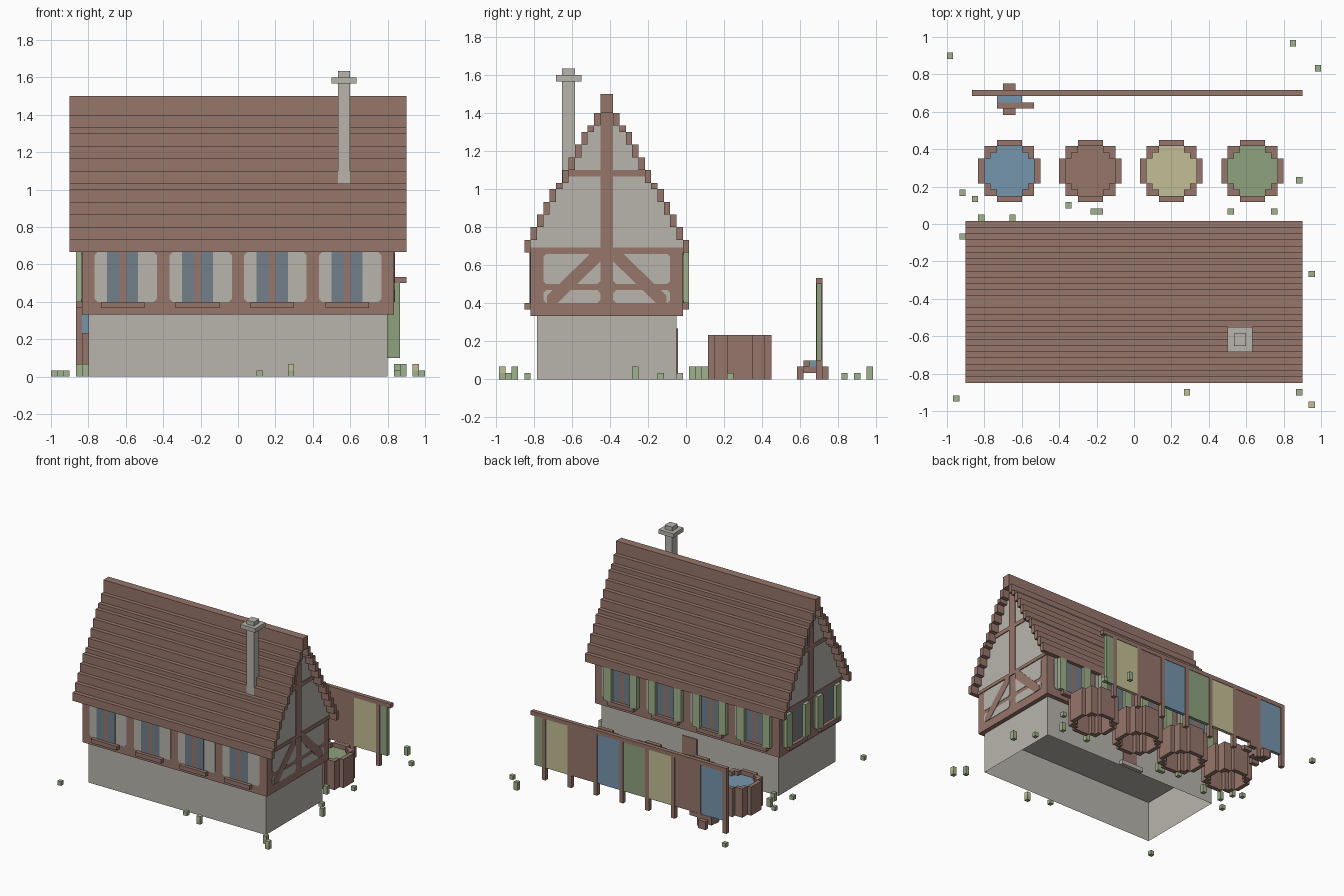
import bpy, bmesh
from mathutils import Matrix, Vector

if "Cube" in bpy.data.objects:
    bpy.data.objects.remove(bpy.data.objects["Cube"])

V = 1 / 30  # block size; all numbers below are in blocks


def lin(c):
    c /= 255
    return c / 12.92 if c <= 0.04045 else ((c + 0.055) / 1.055) ** 2.4


def colour(name, r, g, b):
    m = bpy.data.materials.new(name)
    m.diffuse_color = (lin(r), lin(g), lin(b), 1)
    m.use_nodes = True
    m.node_tree.nodes["Principled BSDF"].inputs["Base Color"].default_value = m.diffuse_color
    return m


BROWN = colour("brown_wood", 150, 118, 107)
GREY = colour("grey_plaster", 184, 181, 172)
LEAF = colour("light_green", 160, 178, 140)
GREEN = colour("green_dye", 143, 162, 126)
BLUE = colour("blue_dye", 118, 150, 174)
YELLOW = colour("yellow_dye", 195, 191, 150)
GLASS = colour("window_glass", 115, 128, 138)

parts = {}


def mesh_of(name, mat):
    return parts.setdefault(name, (bmesh.new(), mat))[0]


def box(name, mat, x0, x1, y0, y1, z0, z1):
    bm = mesh_of(name, mat)
    centre = Vector((x0 + x1, y0 + y1, z0 + z1)) / 2
    size = Matrix.Diagonal((x1 - x0, y1 - y0, z1 - z0, 1))
    return bmesh.ops.create_cube(bm, size=1, matrix=Matrix.Translation(centre) @ size)["verts"]


def prism(name, mat, pts, a0, a1, axis="x"):
    """Extrude a (p, z) outline from a0 to a1 along x or y."""
    bm = mesh_of(name, mat)
    at = (lambda a, p, q: (a, p, q)) if axis == "x" else (lambda a, p, q: (p, a, q))
    ends = [[bm.verts.new(at(a, p, q)) for p, q in pts] for a in (a0, a1)]
    faces = [bm.faces.new(e) for e in ends]
    n = len(pts)
    for i in range(n):
        k = (i + 1) % n
        faces.append(bm.faces.new((ends[0][i], ends[0][k], ends[1][k], ends[1][i])))
    bmesh.ops.recalc_face_normals(bm, faces=faces)


def soft_rect(p0, p1, z0, z1, c=0.5):
    return [(p0 + c, z0), (p1 - c, z0), (p1, z0 + c), (p1, z1 - c),
            (p1 - c, z1), (p0 + c, z1), (p0, z1 - c), (p0, z0 + c)]


# Ground floor, open underneath
bm = mesh_of("ground_floor", GREY)
verts = box("ground_floor", GREY, -24, 24, -24, -2, 0, 9.95)
bottom = [f for f in bm.faces if all(v.co.z < 0.01 for v in f.verts)]
bmesh.ops.delete(bm, geom=bottom, context="FACES_ONLY")

# Upper floor
box("upper_floor", BROWN, -25, 25, -25, -1, 10, 20)

# Stepped roof and the gable walls below it
TOPS = [22, 24, 26, 28, 30, 31, 33, 35, 37, 39, 40, 42, 45]
outline = [(-25, 20)]
for k, top in enumerate(TOPS):
    low = TOPS[k - 1] if k else 20
    for y in (-26 + k, -1 - k):
        box("roof", BROWN, -27, 27, y, y + 1, low, top)
    if k:
        outline += [(-26 + k, low), (-25 + k, low)]
outline = outline[1:]
half = [(-25, 20)] + outline
prism("gable_wall", GREY, half + [(-26 - y, z) for y, z in reversed(half) if y != -13], -25, 25)

# Timber on both gables
for s in (-1, 1):
    xs = sorted((s * 24.9, s * 25.2))
    box("gable_timber", BROWN, *xs, -14, -12, 20, 42)
    box("gable_timber", BROWN, *xs, -19, -7, 32, 33)
    box("gable_timber", BROWN, *xs, -25, -1, 20, 20.8)

# Plaster panels and braces on the right wall
for m in (False, True):
    flip = (lambda y: -26 - y) if m else (lambda y: y)
    for z0, z1 in ((12, 14.1), (15, 19.8)):
        prism("right_panel", GREY, [(flip(y), z) for y, z in soft_rect(-23, -14, z0, z1)], 24.9, 25.1)
    brace = [(-22.4, 12), (-20.8, 12), (-14, 18.6), (-14, 20), (-15.4, 20), (-22.4, 13.2)]
    prism("right_brace", BROWN, [(flip(y), z) for y, z in brace], 24.95, 25.2)

# Front and back windows; the back ones have shutters
for c in (-18.5, -6.5, 5.5, 17.5):
    for y, s in ((-25, -1), (-1, 1)):
        def span(d):
            return sorted((y - s * 0.05, y + s * d))
        prism("window_plaster", GREY, soft_rect(c - 4.5, c + 5.5, 12, 20), *span(0.1), axis="y")
        for p in (-2.5, 0.5):
            box("window_pane", GLASS, c + p, c + p + 2, *span(0.2), 12, 20)
        box("window_mullion", BROWN, c - 0.5, c + 0.5, *span(0.2), 12, 20)
        box("window_sill", BROWN, c - 3.5, c + 3.5, *sorted((y, y + s)), 11, 12)
    for p in (-4.5, 2.5):
        box("shutter", LEAF, c + p, c + p + 2, -1, 0, 12, 20)

# Left wall windows with shutters
for c in (-19, -7):
    prism("window_plaster", GREY, soft_rect(c - 5, c + 5, 12, 20), -25.1, -24.95)
    for p in (-2.5, 0.5):
        box("window_pane", GLASS, -25.2, -24.95, c + p, c + p + 2, 12, 20)
    box("window_mullion", BROWN, -25.2, -24.95, c - 0.5, c + 0.5, 12, 20)
    box("window_sill", BROWN, -26, -25, c - 3.5, c + 3.5, 11, 12)
    for p in (-4.5, 2.5):
        box("shutter", LEAF, -26, -25, c + p, c + p + 2, 12, 20)

# Back door and step
box("door", BROWN, -2, 2, -2.05, -1.8, 1, 8)
box("door_step", GREY, -3, 3, -2, -1, 0, 1)

# Chimney
box("chimney", GREY, 16, 18, -20.06, -18, 31, 49)
box("chimney_cap", GREY, 15, 19, -21, -17, 47, 48)

# Dye vats: round block ring with a filled inside
OUTER = [4, 8, 8, 10, 10, 10, 10, 8, 8, 4]
INNER = [0, 4, 6, 8, 8, 8, 8, 6, 4, 0]
VATS = [(-20, "blue", BLUE), (-7, "brown", BROWN), (6, "yellow", YELLOW), (19, "green", GREEN)]
for cx, word, dye in VATS:
    for r, (o, i) in enumerate(zip(OUTER, INNER)):
        y = 3 + r
        if i == 0:
            box("vat", BROWN, cx - o / 2, cx + o / 2, y, y + 1, 0, 7)
            continue
        box("vat", BROWN, cx - o / 2, cx - i / 2, y, y + 1, 0, 7)
        box("vat", BROWN, cx + i / 2, cx + o / 2, y, y + 1, 0, 7)
        box("vat_dye_" + word, dye, cx - i / 2, cx + i / 2, y, y + 1, 5, 6)

# Drying rack with hanging cloths
box("rack_rail", BROWN, -26, 27, 20, 21, 15, 16)
CLOTHS = [("blue", BLUE), ("brown", BROWN), ("yellow", YELLOW), ("green", GREEN)]
for n in range(8):
    x = -26 + 7 * n
    word, dye = CLOTHS[n % 4]
    box("rack_post", BROWN, x, x + 1, 20, 21, 0, 15)
    box("cloth_" + word, dye, x + 1, min(x + 7, 26), 20.1, 20.9, 3, 15)

# Small cart with a blue load
box("cart_bed", BROWN, -22, -18, 18, 21, 1, 2)
box("cart_load", BLUE, -22, -18, 19, 20, 2, 3)
for y in (18, 20):
    box("cart_handle", BROWN, -22, -16, y, y + 1, 2, 3)
for y in (17, 21):
    box("cart_wheel", BROWN, -21, -19, y, y + 1, 0, 2)

# Grass tufts and flowers: x, y, height
TUFTS = [(-30, 26, 1), (25, 28, 2), (29, 24, 1), (-28, 4, 1), (-26, 3, 2), (-11, 2, 2),
         (-7, 1, 2), (-6, 1, 2), (-25, 0, 2), (-20, 0, 2), (-28, -3, 1), (26, 6, 1),
         (15, 1, 2), (22, 1, 2), (28, -9, 2), (26, -28, 2), (-29, -29, 1), (3, -26, 1),
         (25, -5, 1), (8, -28, 1), (28, -30, 1)]
for x, y, h in TUFTS:
    box("grass_tuft", LEAF, x, x + 1, y, y + 1, 0, h)
for x, y in ((8, -28), (28, -30)):
    box("flower", YELLOW, x, x + 1, y, y + 1, 1, 2)

# Turn every part into an object; block rows sit half a block off in y
place = Matrix.Scale(V, 4) @ Matrix.Translation((0, 0.5, 0))
for name, (bm, mat) in parts.items():
    bm.transform(place)
    me = bpy.data.meshes.new(name)
    bm.to_mesh(me)
    bm.free()
    me.materials.append(mat)
    bpy.context.collection.objects.link(bpy.data.objects.new(name, me))
